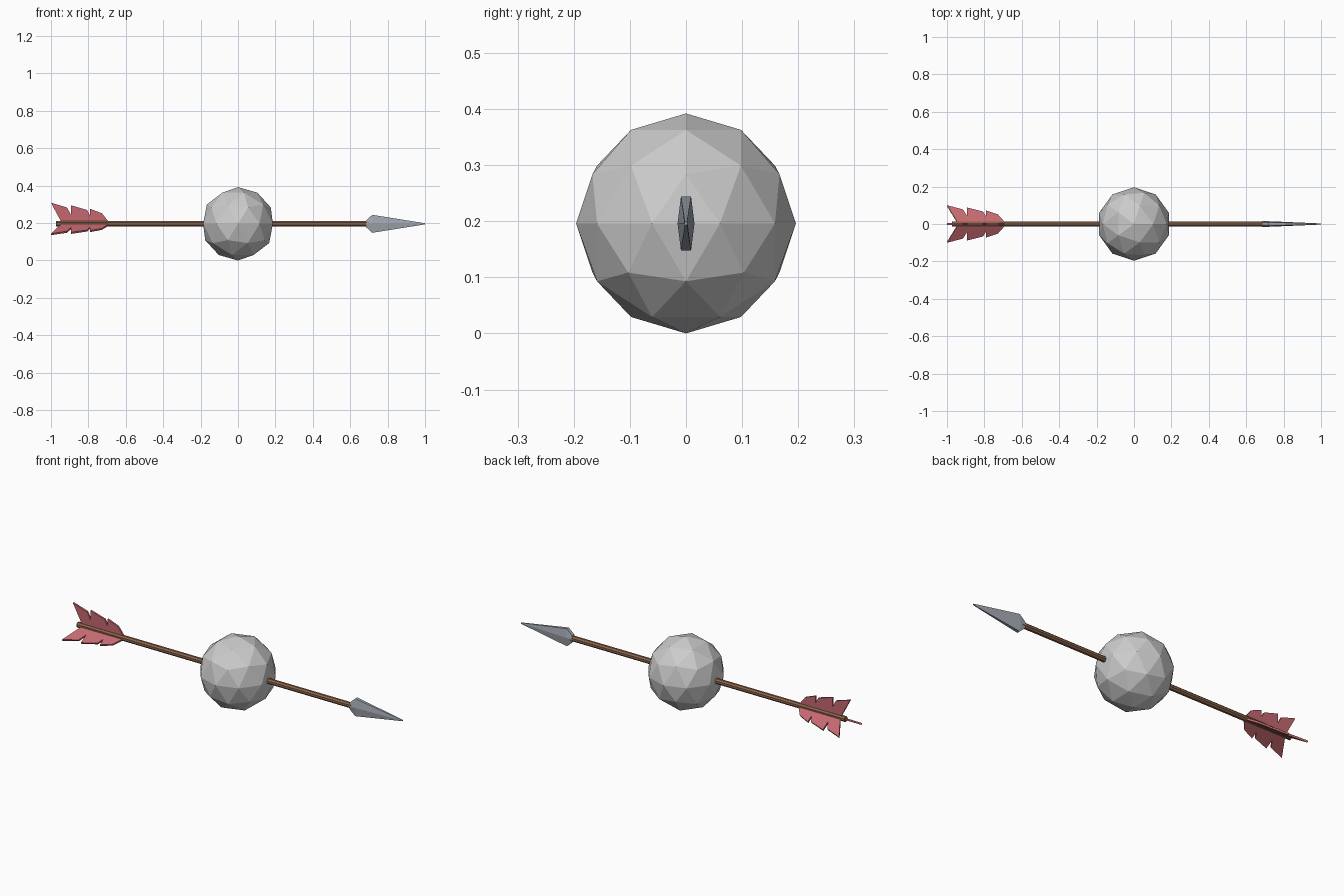
import bpy, bmesh
from math import radians
from mathutils import Matrix, Vector

if "Cube" in bpy.data.objects:
    bpy.data.objects.remove(bpy.data.objects["Cube"])

Z = 0.196  # height of the arrow axis and ball centre


def material(name, color):
    m = bpy.data.materials.new(name)
    m.diffuse_color = (*color, 1)
    m.use_nodes = True
    m.node_tree.nodes["Principled BSDF"].inputs["Base Color"].default_value = m.diffuse_color
    return m


def add_object(name, bm, mat=None):
    bmesh.ops.recalc_face_normals(bm, faces=bm.faces)
    mesh = bpy.data.meshes.new(name)
    bm.to_mesh(mesh)
    bm.free()
    ob = bpy.data.objects.new(name, mesh)
    ob.location.z = Z
    bpy.context.collection.objects.link(ob)
    if mat:
        mesh.materials.append(mat)
    return ob


wood = material("wood", (0.26, 0.13, 0.07))
steel = material("steel", (0.36, 0.39, 0.44))
red = material("red", (0.55, 0.14, 0.16))

# Faceted stone ball
bm = bmesh.new()
bmesh.ops.create_icosphere(bm, subdivisions=2, radius=0.196)
add_object("stone_ball", bm)

# Shaft through the ball
bm = bmesh.new()
x0, x1 = -0.972, 0.70
bmesh.ops.create_cone(bm, cap_ends=True, segments=8, radius1=0.015, radius2=0.015, depth=x1 - x0,
                      matrix=Matrix.Translation(((x0 + x1) / 2, 0, 0))
                      @ Matrix.Rotation(radians(90), 4, 'Y') @ Matrix.Rotation(radians(22.5), 4, 'Z'))
add_object("shaft", bm, wood)

# Arrowhead: flattened hexagonal sections (x, half width, flat half width, half height)
bm = bmesh.new()
rings = []
for x, w, f, h in [(0.685, 0.015, 0.009, 0.018), (0.718, 0.015, 0.009, 0.048), (1.0, 0.003, 0.002, 0.003)]:
    section = [(w, 0), (f, h), (-f, h), (-w, 0), (-f, -h), (f, -h)]
    rings.append([bm.verts.new((x, y, z)) for y, z in section])
for a, b in zip(rings, rings[1:]):
    for i in range(6):
        j = (i + 1) % 6
        bm.faces.new((a[i], a[j], b[j], b[i]))
bm.faces.new(rings[0])
bm.faces.new(rings[-1])
add_object("arrowhead", bm, steel)

# Three notched feathers around the shaft
outline = [(-0.945, 0.0), (-0.947, 0.014), (-1.0, 0.113), (-0.914, 0.087), (-0.893, 0.048),
           (-0.893, 0.099), (-0.807, 0.074), (-0.79, 0.043), (-0.79, 0.080), (-0.727, 0.056),
           (-0.693, 0.012), (-0.693, 0.0)]
T = 0.010
for n in range(3):
    bm = bmesh.new()
    face = bm.faces.new([bm.verts.new((x, -T / 2, z)) for x, z in outline])
    ext = bmesh.ops.extrude_face_region(bm, geom=[face], use_keep_orig=True)
    bmesh.ops.translate(bm, vec=Vector((0, T, 0)),
                        verts=[v for v in ext["geom"] if isinstance(v, bmesh.types.BMVert)])
    bmesh.ops.rotate(bm, verts=bm.verts, matrix=Matrix.Rotation(radians(120 * n), 3, 'X'))
    add_object(f"feather_{n + 1}", bm, red)
